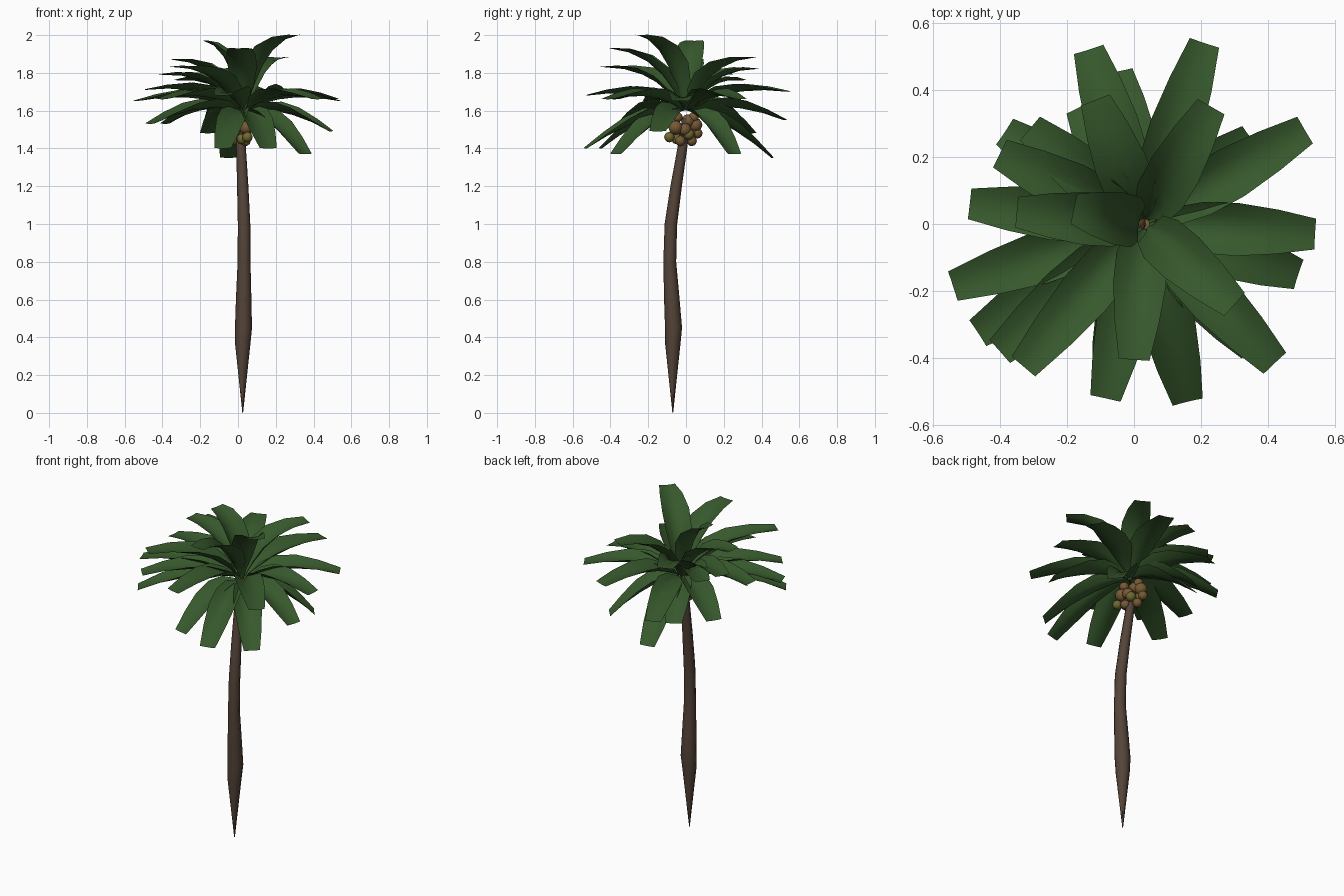
import bpy, bmesh
from mathutils import Vector

cube = bpy.data.objects.get("Cube")
if cube:
    bpy.data.objects.remove(cube)


def material(name, rgb):
    m = bpy.data.materials.new(name)
    m.use_nodes = True
    m.diffuse_color = (*rgb, 1)
    b = m.node_tree.nodes["Principled BSDF"]
    b.inputs["Base Color"].default_value = (*rgb, 1)
    b.inputs["Roughness"].default_value = 0.9
    return m


BARK = material("bark_brown", (0.09, 0.058, 0.04))
LEAF = material("leaf_green", (0.037, 0.098, 0.025))
NUT = material("nut_brown", (0.18, 0.1, 0.035))
UNRIPE = material("nut_olive", (0.16, 0.14, 0.03))


def finish(bm, name, mat):
    mesh = bpy.data.meshes.new(name)
    for f in bm.faces:
        f.smooth = True
    bm.to_mesh(mesh)
    bm.free()
    mesh.materials.append(mat)
    ob = bpy.data.objects.new(name, mesh)
    bpy.context.collection.objects.link(ob)
    return ob


# Trunk: a bent tapering tube, pointed at the foot
def build_trunk():
    path = [(0.025, -0.07, 0, 0.002), (0.025, -0.07, 0.36, 0.04),
            (0.029, -0.066, 0.45, 0.045), (0.03, -0.075, 0.6, 0.041),
            (0.032, -0.086, 0.8, 0.034), (0.032, -0.08, 1, 0.033),
            (0.025, -0.052, 1.2, 0.03), (0.015, -0.015, 1.43, 0.025),
            (0.015, 0.0, 1.56, 0.018)]
    curve = bpy.data.curves.new("trunk", "CURVE")
    curve.dimensions = "3D"
    curve.bevel_depth = 1
    curve.bevel_resolution = 2
    curve.use_fill_caps = True
    spline = curve.splines.new("POLY")
    spline.points.add(len(path) - 1)
    for p, (x, y, z, r) in zip(spline.points, path):
        p.co = (x, y, z, 1)
        p.radius = r
    spline.use_smooth = True
    curve.materials.append(BARK)
    ob = bpy.data.objects.new("trunk", curve)
    bpy.context.collection.objects.link(ob)


# Frond: an arched channel with raised edges, flattening to a cut-off tip
# Each row: position along the frond, half width, edge lift
ROWS = [(0, 0.004, 0), (0.08, 0.018, 0.01), (0.2, 0.056, 0.037),
        (0.38, 0.076, 0.05), (0.58, 0.079, 0.041),
        (0.8, 0.066, 0.02), (1, 0.046, 0.003)]


def build_frond(i, x, y, z):
    tip = Vector((x, y, z))
    out = Vector((x - CROWN.x, y - CROWN.y, 0))
    reach = out.length
    out.normalize()
    side = Vector((-out.y, out.x, 0))
    start = CROWN + out * 0.015
    rise = z - CROWN.z
    climb = max(rise, 0)
    bend = start + out * reach * (0.42 - 0.4 * climb)
    bend.z += rise * (0.5 + 0.5 * climb) + 0.085
    bm = bmesh.new()
    rows = []
    for t, w, lift in ROWS:
        p = start * (1 - t) ** 2 + bend * 2 * t * (1 - t) + tip * t * t
        tangent = (bend - start) * (1 - t) + (tip - bend) * t
        up = tangent.cross(side).normalized()
        rows.append([bm.verts.new(p + side * w * s + up * lift * s * s)
                     for s in (-1, -0.5, 0, 0.5, 1)])
    for a, b in zip(rows, rows[1:]):
        for k in range(4):
            bm.faces.new((a[k], b[k], b[k + 1], a[k + 1]))
    bmesh.ops.recalc_face_normals(bm, faces=bm.faces)
    if sum(f.normal.z for f in bm.faces) < 0:
        bmesh.ops.reverse_faces(bm, faces=bm.faces)
    finish(bm, f"frond_{i}", LEAF)


CROWN = Vector((0.03, 0.0, 1.6))
TIPS = [
    (0.3, -0.24, 2.0), (-0.18, 0.045, 1.97), (-0.35, 0.035, 1.87),
    (0, -0.405, 1.93), (0.23, 0.35, 1.88), (-0.115, 0.37, 1.82),
    (-0.33, -0.425, 1.83), (-0.4, 0.21, 1.79), (-0.31, 0.285, 1.76),
    (-0.49, 0.06, 1.71), (-0.54, -0.185, 1.65), (-0.4, -0.38, 1.66),
    (-0.085, -0.52, 1.68), (0.42, -0.415, 1.66), (0.54, -0.03, 1.65),
    (0.51, 0.28, 1.66), (0.21, 0.54, 1.7), (-0.135, 0.52, 1.55),
    (-0.465, -0.325, 1.53), (0.49, -0.15, 1.49), (-0.385, 0.275, 1.53),
    (0.16, -0.53, 1.4), (-0.08, -0.45, 1.4), (0.35, 0.255, 1.37),
    (0.355, -0.37, 1.37), (-0.05, 0.455, 1.35), (-0.16, 0.35, 1.48)]

build_trunk()
for i, tip in enumerate(TIPS, 1):
    build_frond(i, *tip)

# Nuts in a slanting bunch under the crown; the last ones are unripe
NUTS = [(0.045, -0.055, 1.51, 0.038), (0.0, 0.01, 1.545, 0.036),
        (-0.01, 0.05, 1.525, 0.037), (0.0, 0.03, 1.44, 0.028),
        (0.04, -0.03, 1.44, 0.028), (-0.015, 0.06, 1.48, 0.028),
        (0.035, -0.045, 1.565, 0.028), (0.0, 0.04, 1.565, 0.028),
        (0.04, -0.005, 1.5, 0.034), (-0.015, -0.015, 1.5, 0.034),
        (0.05, -0.088, 1.46, 0.028), (0.035, 0.015, 1.475, 0.03),
        (-0.015, 0.03, 1.48, 0.03), (0.02, -0.05, 1.45, 0.028)]
for i, (x, y, z, r) in enumerate(NUTS, 1):
    bm = bmesh.new()
    bmesh.ops.create_icosphere(bm, subdivisions=2, radius=r)
    ob = finish(bm, f"nut_{i}", UNRIPE if i > 10 else NUT)
    ob.location = (x, y, z)
